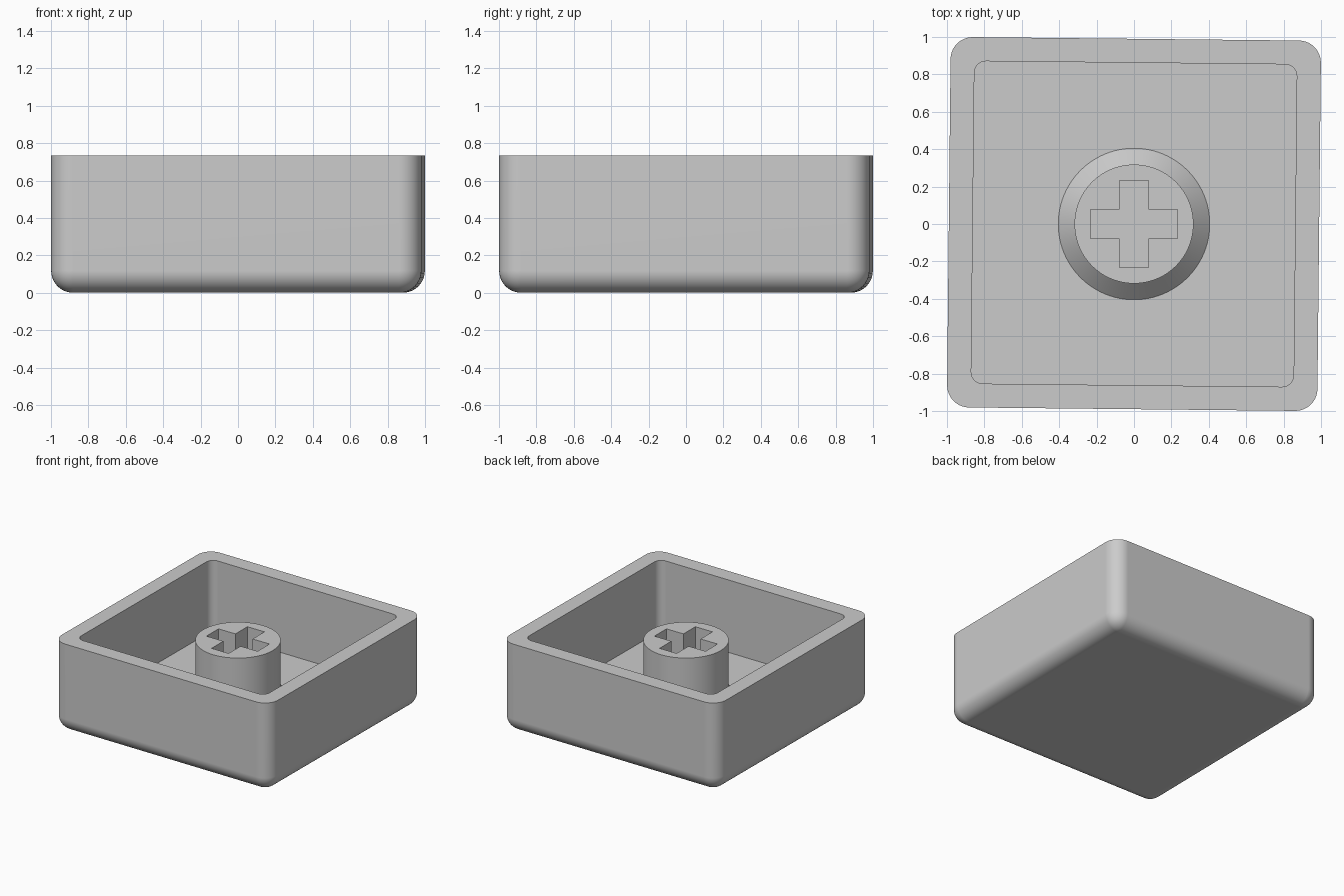
import bpy, bmesh, math
from mathutils import Matrix

if "Cube" in bpy.data.objects:
    bpy.data.objects.remove(bpy.data.objects["Cube"])

TURN = Matrix.Rotation(math.radians(-0.6), 4, 'Z')
HEIGHT, FLOOR, STEM_TOP = 0.735, 0.14, 0.63

grey = bpy.data.materials.new("light grey")
grey.diffuse_color = (0.6, 0.6, 0.6, 1)
grey.use_nodes = True
grey.node_tree.nodes["Principled BSDF"].inputs["Base Color"].default_value = grey.diffuse_color


def make_object(name, bm):
    bmesh.ops.recalc_face_normals(bm, faces=bm.faces)
    mesh = bpy.data.meshes.new(name)
    bm.to_mesh(mesh)
    bm.free()
    mesh.materials.append(grey)
    obj = bpy.data.objects.new(name, mesh)
    bpy.context.collection.objects.link(obj)
    return obj


def rounded_box(name, half, z0, z1, radius, round_bottom):
    """Slightly turned box with rounded upright edges, and optionally rounded bottom edges."""
    bm = bmesh.new()
    bmesh.ops.create_cube(bm, size=1)
    for v in bm.verts:
        v.co.x *= 2 * half
        v.co.y *= 2 * half
        v.co.z = z1 if v.co.z > 0 else z0

    def chosen(e):
        a, b = (v.co.z for v in e.verts)
        return abs(a - b) > 0.1 or (round_bottom and max(a, b) < z0 + 0.01)

    bmesh.ops.bevel(bm, geom=[e for e in bm.edges if chosen(e)], offset=radius,
                    segments=10, profile=0.5, affect='EDGES')
    bm.transform(TURN)
    return make_object(name, bm)


def lathe(name, profile, steps=96):
    """Closed solid of revolution from (radius, z) points, bottom to top."""
    bm = bmesh.new()
    rings = [[bm.verts.new((r * math.cos(2 * math.pi * i / steps),
                            r * math.sin(2 * math.pi * i / steps), z))
              for i in range(steps)] for r, z in profile]
    for low, high in zip(rings, rings[1:]):
        for i in range(steps):
            j = (i + 1) % steps
            bm.faces.new((low[i], low[j], high[j], high[i]))
    bm.faces.new(rings[0][::-1])
    bm.faces.new(rings[-1])
    return make_object(name, bm)


def cross_prism(name, arm, half, z0, z1):
    """Upright prism with a plus-shaped section."""
    quarter = [(arm, -half), (arm, half), (half, half)]
    points = []
    for _ in range(4):
        points += quarter
        quarter = [(-y, x) for x, y in quarter]
    bm = bmesh.new()
    base = bm.faces.new([bm.verts.new((x, y, z0)) for x, y in points])
    top = bmesh.ops.extrude_face_region(bm, geom=[base])["geom"]
    for v in top:
        if isinstance(v, bmesh.types.BMVert):
            v.co.z = z1
    return make_object(name, bm)


def combine(target, tool, operation):
    mod = target.modifiers.new(tool.name, 'BOOLEAN')
    mod.object, mod.operation, mod.solver = tool, operation, 'EXACT'
    bpy.context.view_layer.objects.active = target
    bpy.ops.object.modifier_apply(modifier=mod.name)
    bpy.data.objects.remove(tool)


# Tray-shaped shell with the hollow cut out
shell = rounded_box("shell", 0.99, 0, HEIGHT, 0.118, True)
combine(shell, rounded_box("hollow", 0.862, FLOOR, HEIGHT + 0.3, 0.062, False), 'DIFFERENCE')

# Central stem with a flared foot, rooted in the floor
combine(shell, lathe("stem", [(0.405, 0.07), (0.405, FLOOR), (0.318, FLOOR + 0.087),
                              (0.318, STEM_TOP)]), 'UNION')

# Plus-shaped socket in the stem
combine(shell, cross_prism("socket", 0.232, 0.078, FLOOR + 0.002, STEM_TOP + 0.2), 'DIFFERENCE')

# Smooth rounded edges, flat large faces
bpy.context.view_layer.objects.active = shell
shell.select_set(True)
bpy.ops.object.shade_smooth_by_angle(angle=math.radians(30))
weighted = shell.modifiers.new("even shading", 'WEIGHTED_NORMAL')
weighted.keep_sharp = True
